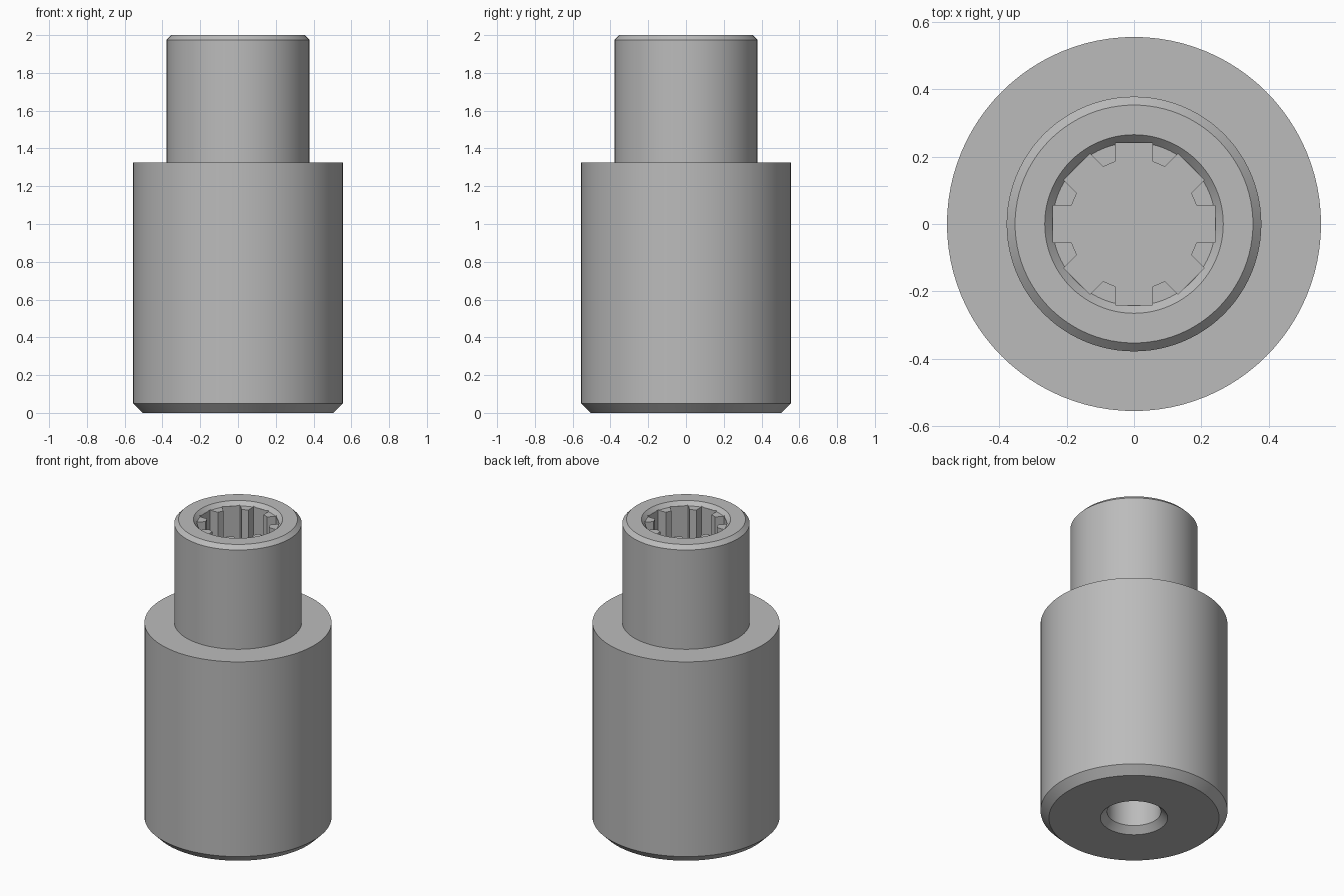
import bpy
import bmesh
from math import radians, tau
from mathutils import Matrix, Vector

cube = bpy.data.objects.get("Cube")
if cube:
    bpy.data.objects.remove(cube, do_unlink=True)

steel = bpy.data.materials.new("grey_steel")
steel.use_nodes = True
steel.diffuse_color = (0.5, 0.5, 0.5, 1)
steel.node_tree.nodes["Principled BSDF"].inputs["Base Color"].default_value = steel.diffuse_color


def make_object(name, bm):
    bmesh.ops.recalc_face_normals(bm, faces=bm.faces)
    mesh = bpy.data.meshes.new(name)
    bm.to_mesh(mesh)
    bm.free()
    mesh.materials.append(steel)
    obj = bpy.data.objects.new(name, mesh)
    bpy.context.collection.objects.link(obj)
    return obj


def lathe(name, profile, steps=96):
    """Revolve (radius, height) points about the z axis."""
    bm = bmesh.new()
    verts = [bm.verts.new((r, 0, z)) for r, z in profile]
    edges = [bm.edges.new(pair) for pair in zip(verts, verts[1:])]
    bmesh.ops.spin(bm, geom=verts + edges, cent=(0, 0, 0), axis=(0, 0, 1),
                   angle=tau, steps=steps, use_merge=True)
    bmesh.ops.remove_doubles(bm, verts=bm.verts, dist=0.0001)
    return make_object(name, bm)


def spline_prism(name, slots, outer, inner, half_width, bottom, top):
    """Star-like prism with parallel-sided slots around its rim."""
    bm = bmesh.new()
    corners = [(inner, -half_width), (outer, -half_width),
               (outer, half_width), (inner, half_width)]
    ring = []
    for k in range(slots):
        turn = Matrix.Rotation(tau * k / slots, 3, "Z")
        ring += [bm.verts.new(turn @ Vector((x, y, bottom))) for x, y in corners]
    face = bm.faces.new(ring)
    grown = bmesh.ops.extrude_face_region(bm, geom=[face])["geom"]
    lifted = [v for v in grown if isinstance(v, bmesh.types.BMVert)]
    bmesh.ops.translate(bm, verts=lifted, vec=(0, 0, top - bottom))
    return make_object(name, bm)


# Stepped body: blind bore below, chamfered shoulder and neck, countersink above
body = lathe("splined_coupling", [
    (0, 0.7), (0.16, 0.7), (0.16, 0.04), (0.2, 0),
    (0.505, 0), (0.555, 0.05), (0.555, 1.325),
    (0.378, 1.325), (0.378, 1.975), (0.353, 2),
    (0.265, 2), (0.242, 1.975), (0, 1.975)])

# Eight-slot socket cut into the neck
cutter = spline_prism("socket_cutter", 8, 0.24, 0.185, 0.055, 1.3, 2.1)
cutter.hide_render = True
cut = body.modifiers.new("socket", "BOOLEAN")
cut.operation = "DIFFERENCE"
cut.solver = "EXACT"
cut.object = cutter

bpy.ops.object.select_all(action="DESELECT")
body.select_set(True)
bpy.context.view_layer.objects.active = body
bpy.ops.object.modifier_apply(modifier=cut.name)
bpy.data.objects.remove(cutter, do_unlink=True)
bpy.ops.object.shade_smooth_by_angle(angle=radians(20))
